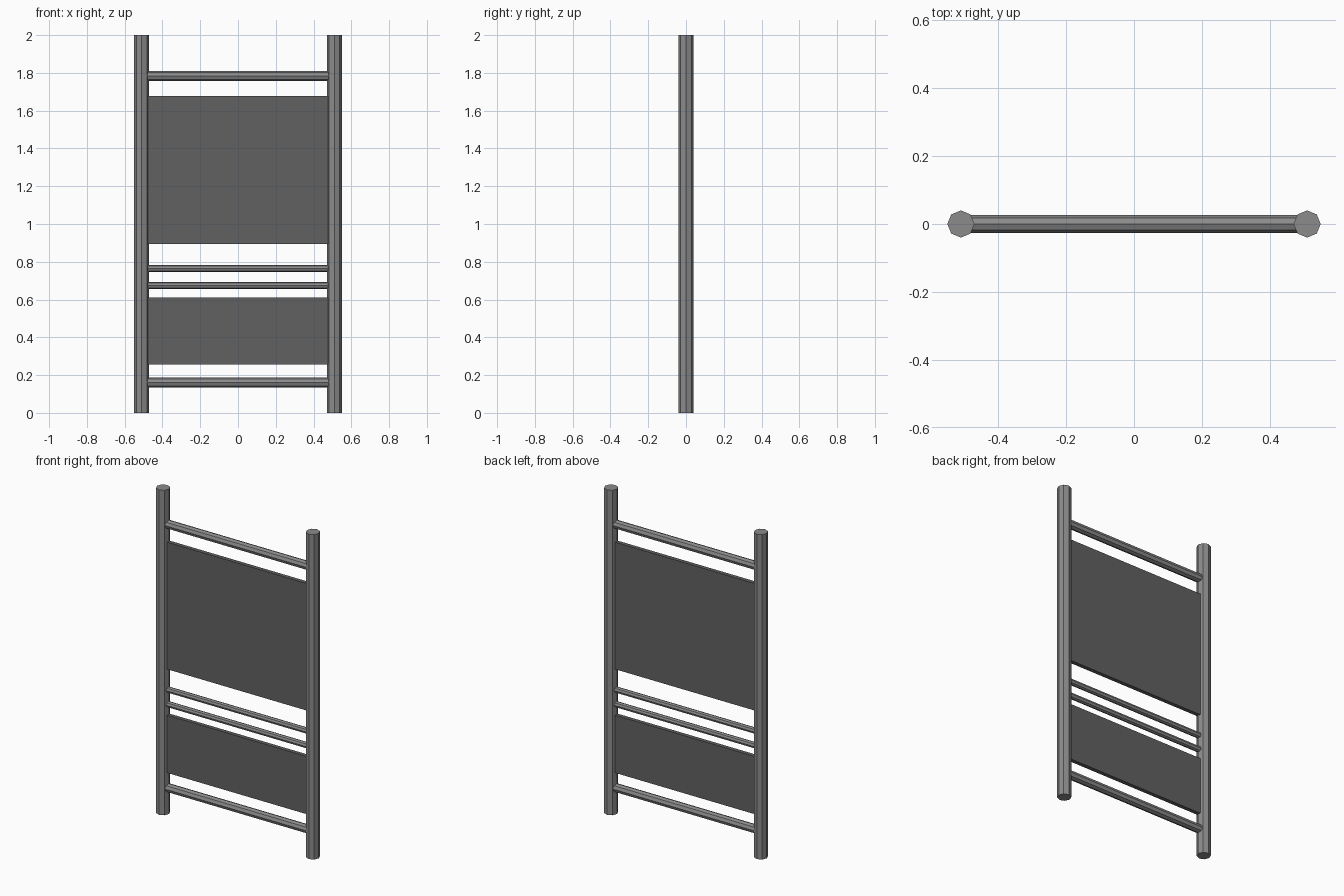
import bpy
from math import pi

if "Cube" in bpy.data.objects:
    bpy.data.objects.remove(bpy.data.objects["Cube"])

POST_X = 0.51


def grey(name, value):
    mat = bpy.data.materials.new(name)
    mat.diffuse_color = (value, value, value, 1)
    mat.use_nodes = True
    mat.node_tree.nodes["Principled BSDF"].inputs["Base Color"].default_value = mat.diffuse_color
    return mat


bar_grey = grey("bar_grey", 0.26)
panel_grey = grey("panel_grey", 0.12)


def octagon_bar(name, radius, length, location, rotation=(0, 0, 0)):
    bpy.ops.mesh.primitive_cylinder_add(vertices=8, radius=radius, depth=length,
                                        location=location, rotation=rotation)
    obj = bpy.context.object
    obj.name = name
    obj.data.materials.append(bar_grey)


def panel(name, z_low, z_high, thickness=0.025):
    bpy.ops.mesh.primitive_cube_add(size=1, location=(0, 0, (z_low + z_high) / 2))
    obj = bpy.context.object
    obj.name = name
    obj.scale = (2 * 0.485, thickness, z_high - z_low)
    bpy.ops.object.transform_apply(location=False, rotation=False, scale=True)
    obj.data.materials.append(panel_grey)


# Upright posts
for side, x in (("left", -POST_X), ("right", POST_X)):
    octagon_bar(side + "_post", 0.04, 2.0, (x, 0, 1.0))

# Horizontal rails: thick at top and bottom, thin pair in the middle
for name, z, r in (("top_rail", 1.783, 0.026), ("upper_middle_rail", 0.765, 0.018),
                   ("lower_middle_rail", 0.675, 0.018), ("bottom_rail", 0.161, 0.026)):
    octagon_bar(name, r, 2 * 0.49, (0, 0, z), (0, pi / 2, 0))

# Flat infill panels
panel("upper_panel", 0.895, 1.677)
panel("lower_panel", 0.257, 0.612)
